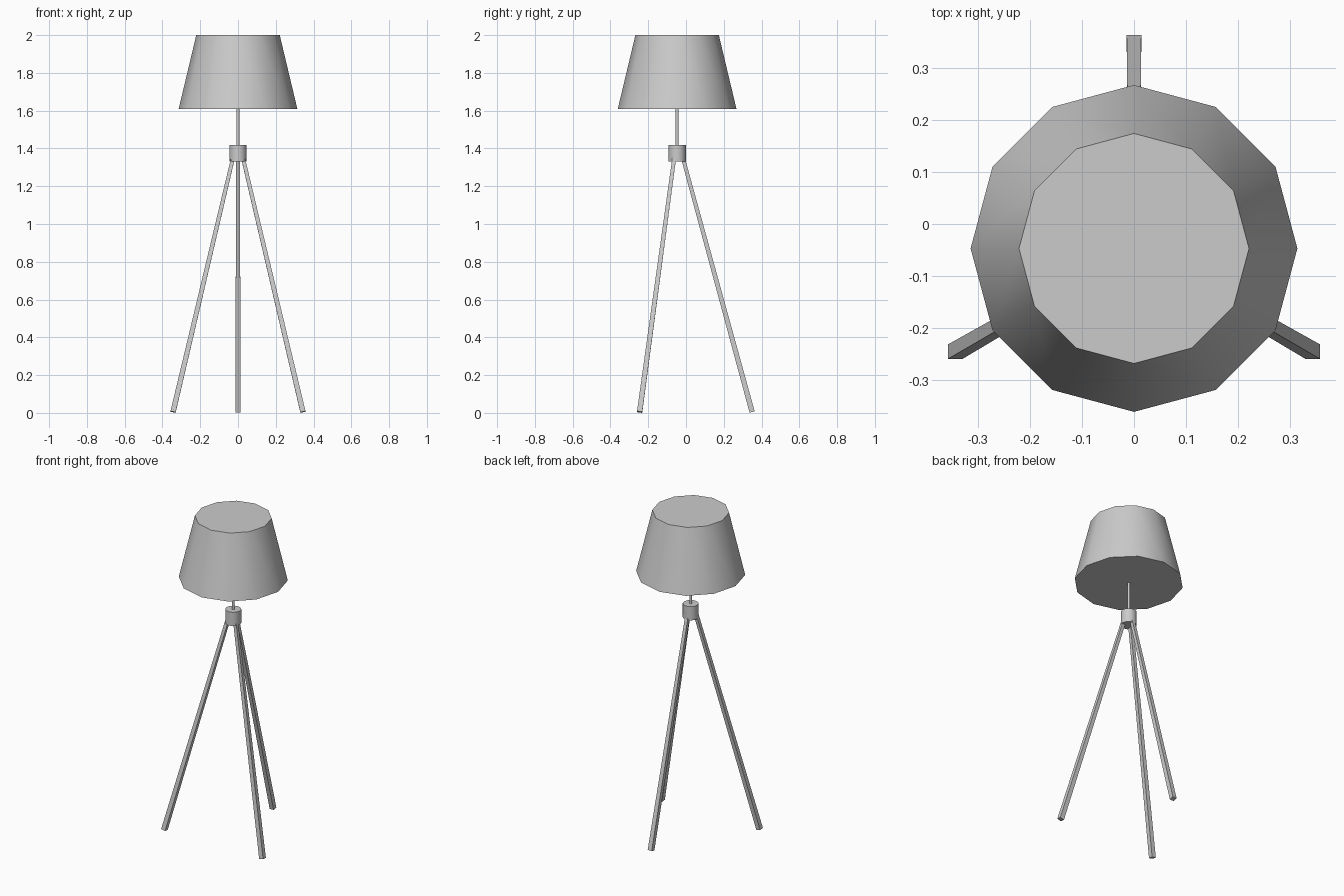
import bpy
import math
from mathutils import Vector, Matrix

if "Cube" in bpy.data.objects:
    bpy.data.objects.remove(bpy.data.objects["Cube"], do_unlink=True)

AXIS_Y = -0.047  # the lamp's centre line sits forward of the origin

grey = bpy.data.materials.new("plain_grey")
grey.use_nodes = True
grey.diffuse_color = (0.6, 0.6, 0.6, 1)
grey.node_tree.nodes["Principled BSDF"].inputs["Base Color"].default_value = (0.6, 0.6, 0.6, 1)


def tapered(name, sides, r_low, r_high, low, high, spin=0.0, smooth=True):
    """Capped cone or prism running from point low to point high."""
    low, high = Vector(low), Vector(high)
    axis = high - low
    bpy.ops.mesh.primitive_cone_add(vertices=sides, radius1=r_low,
                                    radius2=r_high, depth=axis.length)
    obj = bpy.context.object
    obj.name = name
    obj.data.transform(Matrix.Rotation(spin, 4, 'Z'))
    turn = Vector((0, 0, 1)).rotation_difference(axis).to_matrix().to_4x4()
    obj.data.transform(Matrix.Translation((low + high) / 2) @ turn)
    obj.data.materials.append(grey)
    if smooth:
        bpy.ops.object.shade_smooth_by_angle(angle=math.radians(40))
    return obj


def upright(name, r_low, r_high, z_low, z_high):
    return tapered(name, 12, r_low, r_high, (0, AXIS_Y, z_low), (0, AXIS_Y, z_high))


# Shade, stem and collar on the centre line
upright("shade", 0.314, 0.221, 1.61, 2.0)
upright("stem", 0.008, 0.008, 1.38, 1.63)
upright("collar", 0.046, 0.046, 1.33, 1.417)

# Three splayed, tapered square legs
for name, angle in (("back_leg", 90), ("left_leg", -30), ("right_leg", 210)):
    c, s = math.cos(math.radians(angle)), math.sin(math.radians(angle))
    foot = (0.397 * c, AXIS_Y + 0.397 * s, 0.005)
    top = (0.025 * c, AXIS_Y + 0.025 * s, 1.37)
    tapered(name, 4, 0.014 * math.sqrt(2), 0.01 * math.sqrt(2), foot, top,
            spin=math.pi / 4, smooth=False)
